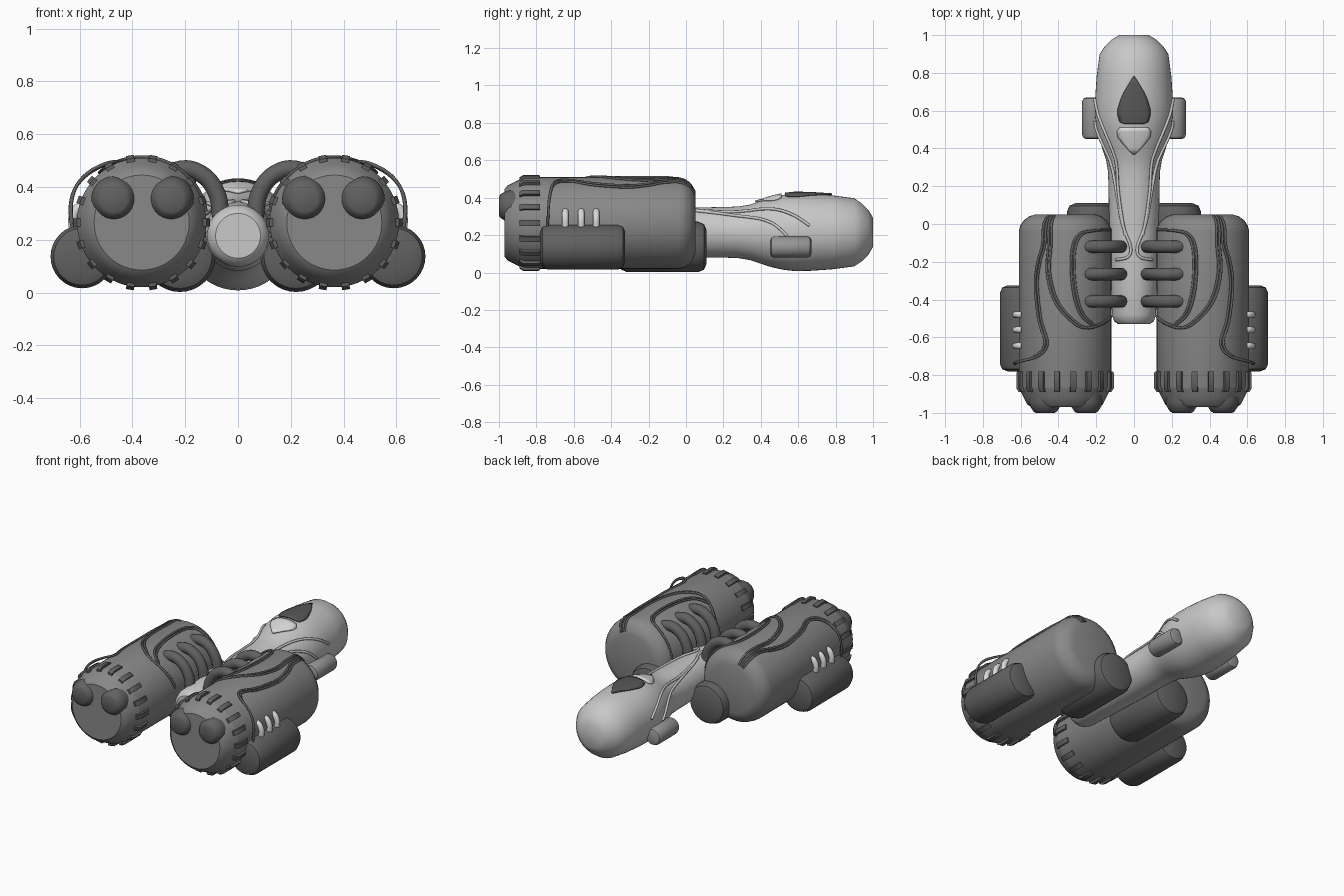
import bpy, bmesh, math
from mathutils import Vector

if "Cube" in bpy.data.objects:
    bpy.data.objects.remove(bpy.data.objects["Cube"])


def material(name, v):
    m = bpy.data.materials.new(name)
    m.diffuse_color = (v, v, v, 1)
    m.use_nodes = True
    m.node_tree.nodes["Principled BSDF"].inputs["Base Color"].default_value = m.diffuse_color
    return m


LIGHT = material("light grey hull", 0.58)
MID = material("mid grey engine", 0.25)
DARK = material("dark grey fittings", 0.12)
GLASS = material("dark window", 0.095)
PALE = material("pale trim", 0.70)
POD = material("grey pods", 0.30)


def add(name, mesh, mat, angle=35):
    ob = bpy.data.objects.new(name, mesh)
    bpy.context.collection.objects.link(ob)
    mesh.materials.append(mat)
    if ob.type == 'MESH':
        bpy.ops.object.select_all(action='DESELECT')
        ob.select_set(True)
        bpy.context.view_layer.objects.active = ob
        bpy.ops.object.shade_smooth_by_angle(angle=math.radians(angle))
    return ob


def from_bm(name, bm, mat, angle=35):
    bmesh.ops.recalc_face_normals(bm, faces=bm.faces)
    me = bpy.data.meshes.new(name)
    bm.to_mesh(me)
    bm.free()
    return add(name, me, mat, angle)


def revolve(name, profile, cx, cz, mat, n=40):
    """Lathe a (y, radius) profile around a lengthwise axis."""
    bm = bmesh.new()
    rings = [[bm.verts.new((cx + r * math.sin(k * math.tau / n), y,
                            cz + r * math.cos(k * math.tau / n))) for k in range(n)]
             for y, r in profile]
    for a, b in zip(rings, rings[1:]):
        for k in range(n):
            bm.faces.new((a[k], a[(k + 1) % n], b[(k + 1) % n], b[k]))
    bm.faces.new(rings[0])
    bm.faces.new(rings[-1])
    return from_bm(name, bm, mat)


def capsule(name, y0, y1, r, cx, cz, mat, b):
    prof = [(y0, r - b), (y0 + b * .3, r - b * .3), (y0 + b, r),
            (y1 - b, r), (y1 - b * .3, r - b * .3), (y1, r - b)]
    return revolve(name, prof, cx, cz, mat, 32)


def catmull(pts, steps=7):
    """Smooth path through points."""
    p = [Vector(q) for q in pts]
    p = [p[0] * 2 - p[1]] + p + [p[-1] * 2 - p[-2]]
    out = []
    for i in range(1, len(p) - 2):
        a, b, c, d = p[i - 1:i + 3]
        for k in range(steps):
            t = k / steps
            out.append(0.5 * (2 * b + (c - a) * t + (2 * a - 5 * b + 4 * c - d) * t * t
                              + (3 * b - a - 3 * c + d) * t ** 3))
    return out + [p[-2]]


def tube(name, pts, r, mat, res=2):
    cu = bpy.data.curves.new(name, 'CURVE')
    cu.dimensions = '3D'
    cu.bevel_depth = r
    cu.bevel_resolution = res
    cu.use_fill_caps = True
    sp = cu.splines.new('POLY')
    sp.points.add(len(pts) - 1)
    for q, v in zip(sp.points, pts):
        q.co = (*v, 1)
    sp.use_smooth = True
    return add(name, cu, mat)


def radius(profile, y):
    for (y0, r0), (y1, r1) in zip(profile, profile[1:]):
        if y0 <= y <= y1:
            return r0 + (r1 - r0) * (y - y0) / (y1 - y0)
    return profile[-1][1]


def surface_cable(name, pts, profile, cx, cz, side, r, mat, shift=0):
    """Cable lying on a lathed body; points are (degrees from top, y, lift)."""
    path = []
    for a, y, lift in catmull(pts):
        R = radius(profile, y) + lift + r * .5
        t = math.radians(a + shift)
        path.append((cx + side * R * math.sin(t), y, cz + R * math.cos(t)))
    tube(name, path, r, mat)


# Hull
HULL = [(-.53, .085), (-.515, .105), (-.48, .117), (-.2, .125), (0, .132), (.2, .135),
        (.28, .138), (.34, .148), (.40, .168), (.46, .187), (.52, .2), (.58, .207),
        (.66, .206), (.78, .198), (.9, .182), (.94, .155), (.975, .12), (1.0, .078)]
HZ = .215
revolve("hull", HULL, 0, HZ, LIGHT, 48)


# Window and trim plates that follow the hull top
def plate(name, rows, mat, lift):
    bm = bmesh.new()
    grid = []
    for y, w in rows:
        R = radius(HULL, y)
        grid.append([bm.verts.new((w * k / 4, y, HZ + lift + math.sqrt(R * R - (w * k / 4) ** 2)))
                     for k in range(-4, 5)])
    for a, b in zip(grid, grid[1:]):
        for k in range(8):
            bm.faces.new((a[k], a[k + 1], b[k + 1], b[k]))
    ob = from_bm(name, bm, mat)
    so = ob.modifiers.new("thickness", 'SOLIDIFY')
    so.thickness = .009
    so.offset = 0


plate("cockpit_window", [(.53, .05), (.54, .075), (.58, .087), (.61, .085), (.66, .07),
                         (.70, .052), (.74, .028), (.78, .004)], GLASS, .006)
plate("nose_trim", [(.37, .006), (.40, .035), (.43, .062), (.46, .085), (.49, .09), (.51, .075)],
      PALE, .006)

ENGINE = [(-.97, .18), (-.955, .2), (-.92, .218), (-.875, .24), (-.86, .245), (-.04, .245),
          (-.01, .238), (.02, .218), (.04, .19), (.05, .16)]
EX, EZ = .365, .265

for s, side in ((1, "right"), (-1, "left")):
    # Engine body
    revolve(side + "_engine", ENGINE, s * EX, EZ, MID, 48)

    # Teeth around the engine rear
    bm = bmesh.new()
    n = 18
    for k in range(n):
        t = (k + .5) * math.tau / n
        u = Vector((math.sin(t), 0, math.cos(t)))
        w = Vector((math.cos(t), 0, -math.sin(t))) * .015
        c = Vector((s * EX, 0, EZ))
        sec = [(-.78, .23), (-.78, .253), (-.79, .258), (-.87, .258), (-.89, .245), (-.89, .21)]
        a, b = ([bm.verts.new(c + u * r + w * d + Vector((0, y, 0))) for y, r in sec]
                for d in (-1, 1))
        bm.faces.new(a)
        bm.faces.new(b)
        for i in range(len(sec)):
            j = (i + 1) % len(sec)
            bm.faces.new((a[i], a[j], b[j], b[i]))
    from_bm(side + "_engine_teeth", bm, DARK)

    # Exhaust knobs
    for i, x in enumerate((.253, .47)):
        revolve(f"{side}_exhaust_{i + 1}",
                [(-1, .05), (-.992, .063), (-.965, .08), (-.94, .086), (-.86, .08)],
                s * x, .355, DARK, 28)

    # Pods below, outside and on the hull
    capsule(side + "_lower_pod", -.36, .11, .135, s * .22, .137, DARK, .045)
    capsule(side + "_outer_pod", -.78, -.325, .12, s * .59, .136, DARK, .04)
    capsule(side + "_hull_pod", .45, .67, .056, s * .218, .136, POD, .02)

    # Pale pins on the outer pod
    for i, y in enumerate((-.48, -.56, -.645)):
        capsule_path = [(s * .59, y, .328), (s * .612, y, .315), (s * .626, y, .28), (s * .622, y, .23)]
        tube(f"{side}_pin_{i + 1}", catmull(capsule_path, 4), .018, PALE, 3)

    # Arched pipes joining hull and engine
    for i, y in enumerate((-.12, -.265, -.41)):
        arch = [(.065, .28), (.075, .36), (.11, .425), (.16, .46), (.205, .468), (.25, .455), (.29, .42)]
        tube(f"{side}_pipe_{i + 1}", catmull([(s * x, y, z) for x, z in arch], 4), .033, DARK, 4)

    # Engine cables, in pairs
    cables = [
        [(25, .045, 0), (25, -.1, 0), (32, -.2, 0), (36, -.32, 0), (31, -.5, 0),
         (22, -.63, 0), (33, -.70, .015), (60, -.73, .035), (90, -.74, .015)],
        [(18, .045, 0), (17, -.1, 0), (19, -.25, 0), (10, -.4, 0), (-8, -.5, 0),
         (-27, -.55, 0), (-52, -.53, 0), (-80, -.49, 0)],
        [(-80, -.03, 0), (-40, -.035, 0), (-20, -.06, 0), (-12, -.15, 0),
         (-13, -.33, 0), (-22, -.47, 0), (-40, -.54, 0)]]
    for i, pts in enumerate(cables):
        for j in (0, 1):
            surface_cable(f"{side}_engine_cable_{i + 1}_{j + 1}", pts, ENGINE,
                          s * EX, EZ, s, .0065, DARK, j * 4)

    # Hull cables
    lines = [[(48, -.19, 0), (15, -.175, 0), (8, -.12, 0), (27, 0, 0), (45, .2, 0),
              (58, .34, 0), (75, .46, 0), (95, .54, 0)],
             [(20, -.06, 0), (30, .06, 0), (38, .2, 0), (40, .34, 0), (50, .47, 0),
              (65, .58, 0), (80, .66, 0)]]
    for i, pts in enumerate(lines):
        surface_cable(f"{side}_hull_cable_{i + 1}", pts, HULL, 0, HZ, s, .008, LIGHT)
